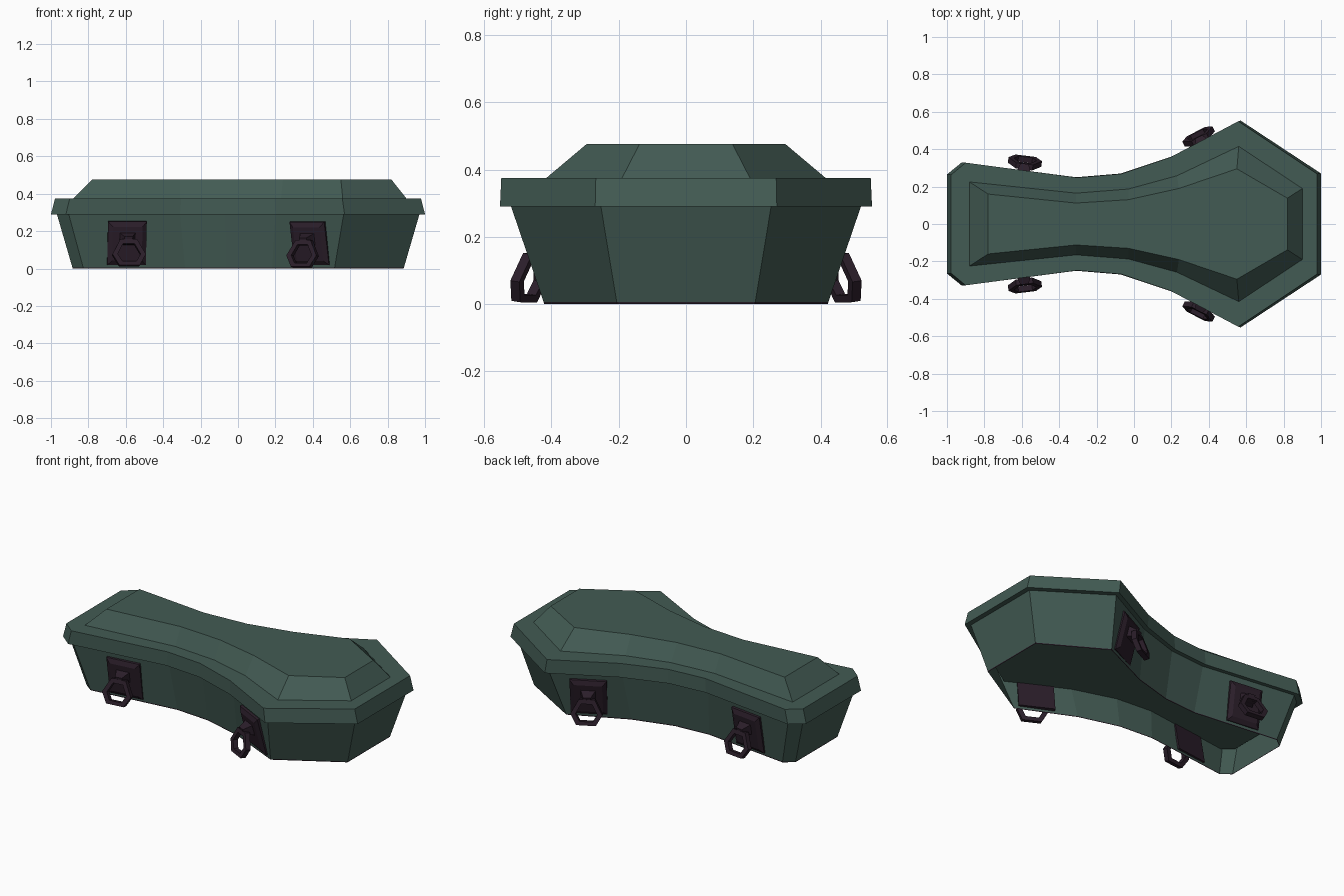
import bpy, bmesh, math
from mathutils import Matrix, Vector

if "Cube" in bpy.data.objects:
    bpy.data.objects.remove(bpy.data.objects["Cube"])


def material(name, rgb):
    m = bpy.data.materials.new(name)
    m.diffuse_color = (*rgb, 1)
    m.use_nodes = True
    m.node_tree.nodes["Principled BSDF"].inputs["Base Color"].default_value = m.diffuse_color
    return m


GREEN = material("dull green", (0.055, 0.104, 0.087))
PURPLE = material("dark plum", (0.024, 0.013, 0.023))


def loft(name, loops, mat, cap0=False, cap1=False, cyclic=False, matrix=None):
    """Skin a list of equal-length point loops."""
    bm = bmesh.new()
    rings = [[bm.verts.new(p) for p in lp] for lp in loops]
    pairs = list(zip(rings, rings[1:])) + ([(rings[-1], rings[0])] if cyclic else [])
    for a, b in pairs:
        for i in range(len(a)):
            j = (i + 1) % len(a)
            bm.faces.new((a[i], a[j], b[j], b[i]))
    if cap0:
        bm.faces.new(rings[0][::-1])
    if cap1:
        bm.faces.new(rings[-1])
    bmesh.ops.remove_doubles(bm, verts=bm.verts, dist=0.0005)
    bmesh.ops.recalc_face_normals(bm, faces=bm.faces)
    if matrix:
        bm.transform(matrix)
    me = bpy.data.meshes.new(name)
    bm.to_mesh(me)
    bm.free()
    me.materials.append(mat)
    ob = bpy.data.objects.new(name, me)
    bpy.context.collection.objects.link(ob)
    return ob


def outline(half, z, sx=1.0, sy=1.0):
    """Mirror a half outline (foot to head) across y."""
    pts = half + [(x, -y) for x, y in reversed(half)]
    return [(x * sx, y * sy, z) for x, y in pts]


# Half outlines, foot end to head end
RIM = [(-1, .265), (-.92, .33), (-.31, .25), (-.07, .27), (.2, .36), (.57, .553), (1, .27)]
BOX = [(-.968, .25), (-.905, .305), (-.31, .225), (-.07, .245), (.2, .33), (.565, .52), (.97, .253)]
STEP = [(-.88, .225), (-.88, .225), (-.31, .165), (-.03, .187), (.23, .258), (.56, .415), (.90, .19)]
TOP = [(-.78, .16), (-.78, .16), (-.31, .112), (-.03, .13), (.24, .19), (.55, .295), (.82, .138)]


def box_loop(z, grow=1.0):
    t = z / .29
    return outline(BOX, z, (.913 + .087 * t) * grow, (.81 + .19 * t) * grow)


# Flared box, open below, with a raised floor inside
loft("box_walls", [box_loop(.006), box_loop(.29)], GREEN)
loft("bottom_trim", [box_loop(0), box_loop(.006)], PURPLE)
loft("box_floor", [box_loop(.19, .985)], GREEN, cap1=True)

# Lid with overhanging rim and raised bevelled panel
loft("lid", [outline(BOX, .29), outline(RIM, .29), outline(RIM, .375, .978, .993),
             outline(STEP, .375), outline(TOP, .476)], GREEN, True, True)


def rect(w, h, y, cz=0.0):
    return [(-w, y, cz - h), (w, y, cz - h), (w, y, cz + h), (-w, y, cz + h)]


RING = [(-.045, .03), (.045, .03), (.09, -.045), (.055, -.1), (-.055, -.1), (-.09, -.045)]


def ring_loop(scale, off):
    # the ring swings outwards towards its lower end
    return [(u * scale, .067 + off + (.03 - v2) * .52, v2 + off * .4)
            for u, v in RING for v2 in [-.04 + (v + .04) * scale]]


def handle(tag, x, y, turn, lean, side):
    """Plate, knob and hanging ring on a wall; side is -1 front, +1 back."""
    t = Vector((math.cos(turn), side * math.sin(turn), 0))
    n = Vector((-math.sin(turn), side * math.cos(turn), 0))
    up = Vector((0, 0, math.cos(lean))) + n * math.sin(lean)
    out = n * math.cos(lean) - Vector((0, 0, math.sin(lean)))
    m = Matrix((t, out, up)).transposed().to_4x4()
    m.translation = Vector((x, side * y, .137))
    loft(tag + "_plate", [rect(.104, .118, -.004), rect(.104, .118, .014), rect(.08, .092, .028),
                          ], PURPLE, True, True, matrix=m)
    loft(tag + "_knob", [rect(.045, .035, .02, .025), rect(.032, .025, .05, .028),
                         rect(.022, .02, .08, .028)], PURPLE, True, True, matrix=m)
    loft(tag + "_ring", [ring_loop(1, -.014), ring_loop(1, .014), ring_loop(.68, .014),
                         ring_loop(.68, -.014)], PURPLE, cyclic=True, matrix=m)


# Two handles on each long side
for side, word in ((-1, "front"), (1, "back")):
    handle(word + "_foot_handle", -.595, .236, math.radians(-7), math.radians(10), side)
    handle(word + "_head_handle", .387, .386, math.radians(27), math.radians(14), side)
